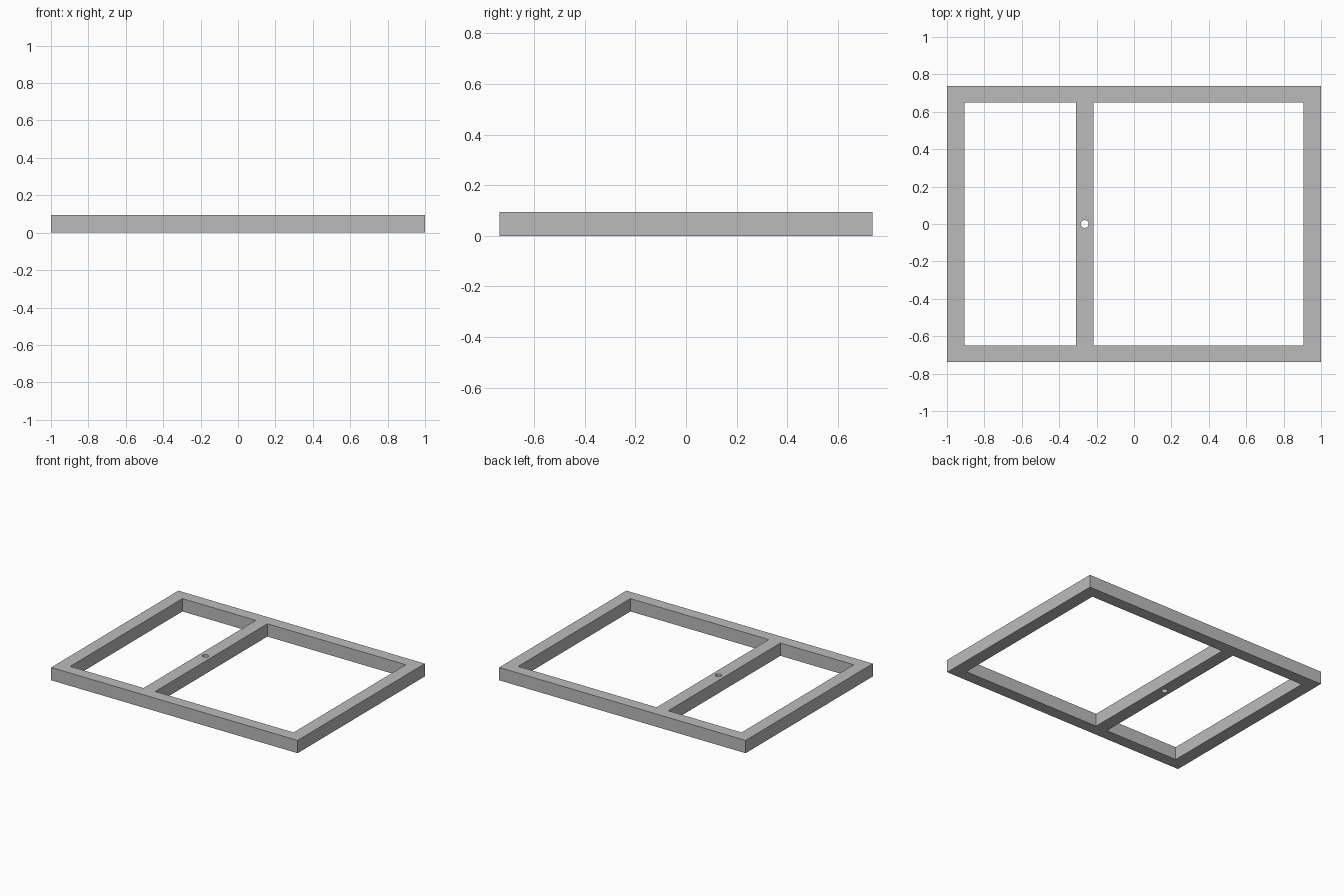
import bpy
import bmesh
from mathutils import Matrix

cube = bpy.data.objects.get("Cube")
if cube:
    bpy.data.objects.remove(cube, do_unlink=True)

# Overall sizes
HEIGHT = 0.094
HALF_X, HALF_Y = 1.0, 0.737
INNER_X, INNER_Y = 0.906, 0.65
BAR_X, BAR_HALF = -0.264, 0.047
HOLE_RADIUS = 0.021

grey = bpy.data.materials.new("plain grey")
grey.use_nodes = True
colour = (0.5, 0.5, 0.5, 1.0)
grey.diffuse_color = colour
grey.node_tree.nodes["Principled BSDF"].inputs["Base Color"].default_value = colour


def make_object(name, bm):
    mesh = bpy.data.meshes.new(name)
    bm.to_mesh(mesh)
    bm.free()
    mesh.materials.append(grey)
    obj = bpy.data.objects.new(name, mesh)
    bpy.context.collection.objects.link(obj)
    return obj


def block(name, x0, x1, half_y, z0, z1):
    bm = bmesh.new()
    size = Matrix.Diagonal((x1 - x0, 2 * half_y, z1 - z0, 1))
    place = Matrix.Translation(((x0 + x1) / 2, 0, (z0 + z1) / 2))
    bmesh.ops.create_cube(bm, size=1, matrix=place @ size)
    return make_object(name, bm)


# Slab that becomes the frame
frame = block("divided_frame", -HALF_X, HALF_X, HALF_Y, 0, HEIGHT)

# Cutters for the two openings and the drilled hole in the cross bar
narrow = block("narrow_opening_cutter", -INNER_X, BAR_X - BAR_HALF, INNER_Y, -HEIGHT, 2 * HEIGHT)
wide = block("wide_opening_cutter", BAR_X + BAR_HALF, INNER_X, INNER_Y, -HEIGHT, 2 * HEIGHT)
bm = bmesh.new()
bmesh.ops.create_cone(bm, cap_ends=True, segments=32, radius1=HOLE_RADIUS, radius2=HOLE_RADIUS,
                      depth=4 * HEIGHT, matrix=Matrix.Translation((BAR_X, 0, HEIGHT / 2)))
drill = make_object("bar_hole_cutter", bm)

bpy.ops.object.select_all(action='DESELECT')
frame.select_set(True)
bpy.context.view_layer.objects.active = frame
for cutter in (narrow, wide, drill):
    cut = frame.modifiers.new(cutter.name, 'BOOLEAN')
    cut.operation = 'DIFFERENCE'
    cut.solver = 'EXACT'
    cut.object = cutter
    bpy.ops.object.modifier_apply(modifier=cut.name)
    bpy.data.objects.remove(cutter, do_unlink=True)

# Smooth only the hole wall
bpy.ops.object.shade_smooth_by_angle()
